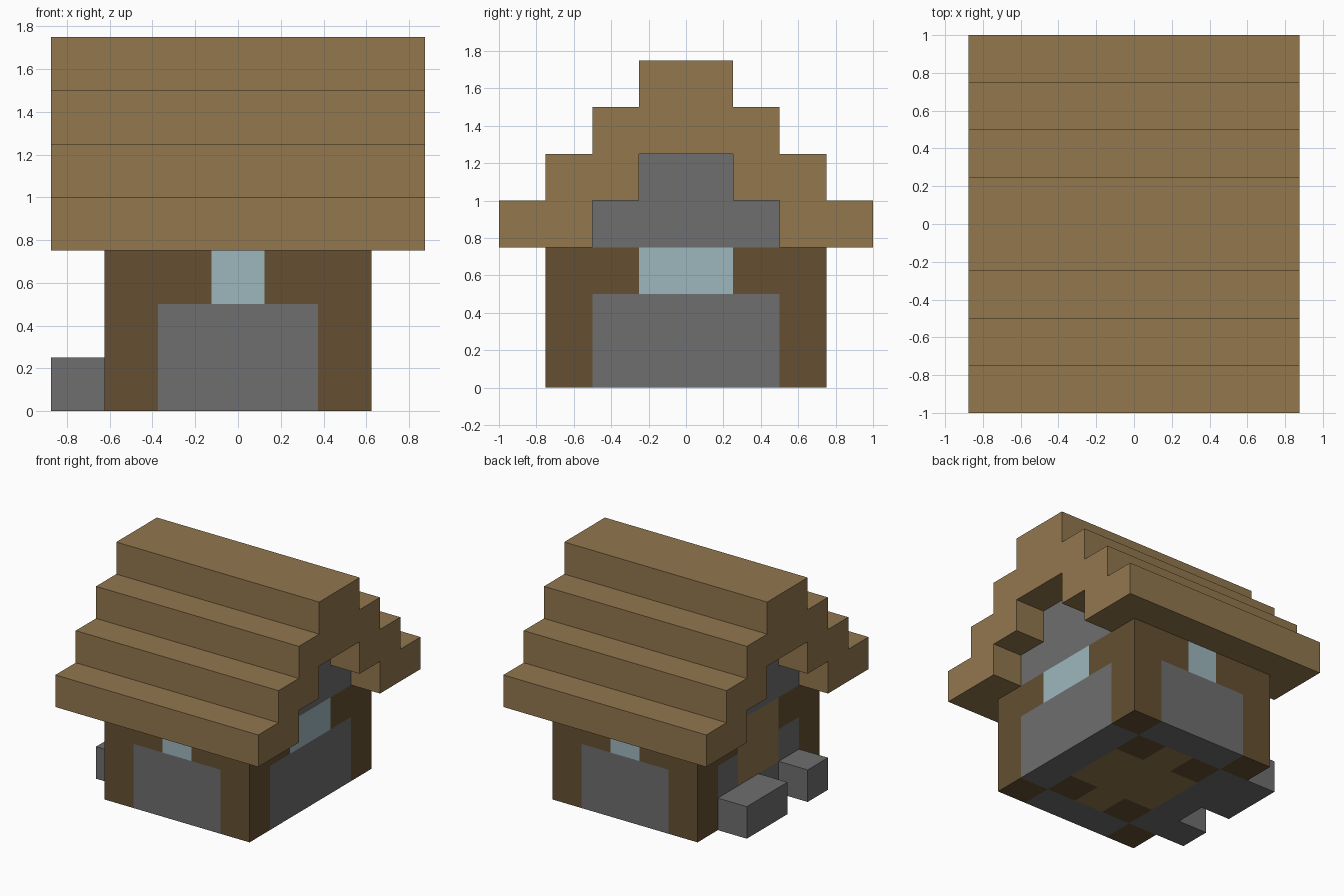
import bpy
import bmesh
from mathutils import Vector

if "Cube" in bpy.data.objects:
    bpy.data.objects.remove(bpy.data.objects["Cube"], do_unlink=True)

U = 0.25  # one block


def material(name, rgb):
    m = bpy.data.materials.new(name)
    m.use_nodes = True
    m.diffuse_color = (*rgb, 1)
    bsdf = next(n for n in m.node_tree.nodes if n.type == "BSDF_PRINCIPLED")
    bsdf.inputs["Base Color"].default_value = (*rgb, 1)
    bsdf.inputs["Roughness"].default_value = 0.9
    return m


PLANK = material("plank tan", (0.287, 0.184, 0.076))
LOG = material("log brown", (0.130, 0.080, 0.031))
STONE = material("stone grey", (0.156, 0.156, 0.156))
GLASS = material("window blue", (0.337, 0.474, 0.515))


def finish(name, bm, *mats):
    bmesh.ops.recalc_face_normals(bm, faces=bm.faces)
    me = bpy.data.meshes.new(name)
    bm.to_mesh(me)
    bm.free()
    for m in mats:
        me.materials.append(m)
    ob = bpy.data.objects.new(name, me)
    bpy.context.scene.collection.objects.link(ob)
    return ob


def box_mesh(lo, hi):
    bm = bmesh.new()
    bmesh.ops.create_cube(bm, size=1)
    lo, hi = Vector(lo), Vector(hi)
    for v in bm.verts:
        v.co = (lo + hi) / 2 + Vector(a * b for a, b in zip(v.co, hi - lo))
    return bm


def stairs(half_width, base, steps):
    """Outline points climbing the +y side of a stepped triangle, bottom first."""
    pts = []
    for i in range(steps):
        y = half_width - i * U
        pts += [(y, base + i * U), (y, base + (i + 1) * U)]
    return pts


def extrude_x(name, outline, half_length, mat):
    bm = bmesh.new()
    face = bm.faces.new([bm.verts.new((-half_length, y, z)) for y, z in outline])
    out = bmesh.ops.extrude_face_region(bm, geom=[face])
    bmesh.ops.translate(bm, vec=(2 * half_length, 0, 0),
                        verts=[g for g in out["geom"] if isinstance(g, bmesh.types.BMVert)])
    return finish(name, bm, mat)


def mirrored(pts):
    return [(-y, z) for y, z in reversed(pts)]


# Walls: one box cut along the block grid, coloured block by block
HX, HY, HZ = 2.5 * U, 3 * U, 3 * U
bm = box_mesh((-HX, -HY, 0), (HX, HY, HZ))
cuts = [(0, (i - 1.5) * U) for i in range(4)]
cuts += [(1, (i - 2) * U) for i in range(5)]
cuts += [(2, U), (2, 2 * U)]
for axis, d in cuts:
    n = Vector((0, 0, 0))
    n[axis] = 1
    bmesh.ops.bisect_plane(bm, geom=bm.verts[:] + bm.edges[:] + bm.faces[:],
                           plane_co=n * d, plane_no=n)

PLANK_I, LOG_I, STONE_I, GLASS_I = range(4)


def wall_colour(c, n):
    x, y = abs(c.x), abs(c.y)
    if n.z < -0.5:  # underside: log corners, stone rim, plank floor
        outer_x, outer_y = x > HX - U, y > HY - U
        inner_corner = HX - 2 * U < x < HX - U and HY - 2 * U < y < HY - U
        if (outer_x and outer_y) or inner_corner:
            return LOG_I
        return STONE_I if outer_x or outer_y else PLANK_I
    if n.z > 0.5:
        return LOG_I
    on_side = abs(n.x) > 0.5
    along, half = (y, HY) if on_side else (x, HX)
    if along > half - U:
        return LOG_I  # corner posts
    if n.x < -0.5 and y < U and c.z > U:
        return PLANK_I  # door
    if c.z < 2 * U:
        return STONE_I
    return GLASS_I if along < (U if on_side else U / 2) else LOG_I


bm.normal_update()
for f in bm.faces:
    f.material_index = wall_colour(f.calc_center_median(), f.normal)
finish("walls", bm, PLANK, LOG, STONE, GLASS)

# Stone gable filling the space below the roof
gable = stairs(2 * U, HZ, 2)
extrude_x("gable", gable + mirrored(gable), HX, STONE)

# Stepped roof shell, overhanging both gable ends
outer = stairs(4 * U, HZ, 4)
inner = stairs(2 * U, HZ, 2)
roof_outline = outer + mirrored(outer) + [(-y, z) for y, z in inner] + mirrored(
    [(-y, z) for y, z in inner])
extrude_x("roof", roof_outline, HX + U, PLANK)

# Stone blocks on either side of the doorstep
for name, y0, y1 in (("long_step_block", 0, 2 * U), ("short_step_block", -2 * U, -U)):
    finish(name, box_mesh((-HX - U, y0, 0), (-HX, y1, U)), STONE)
